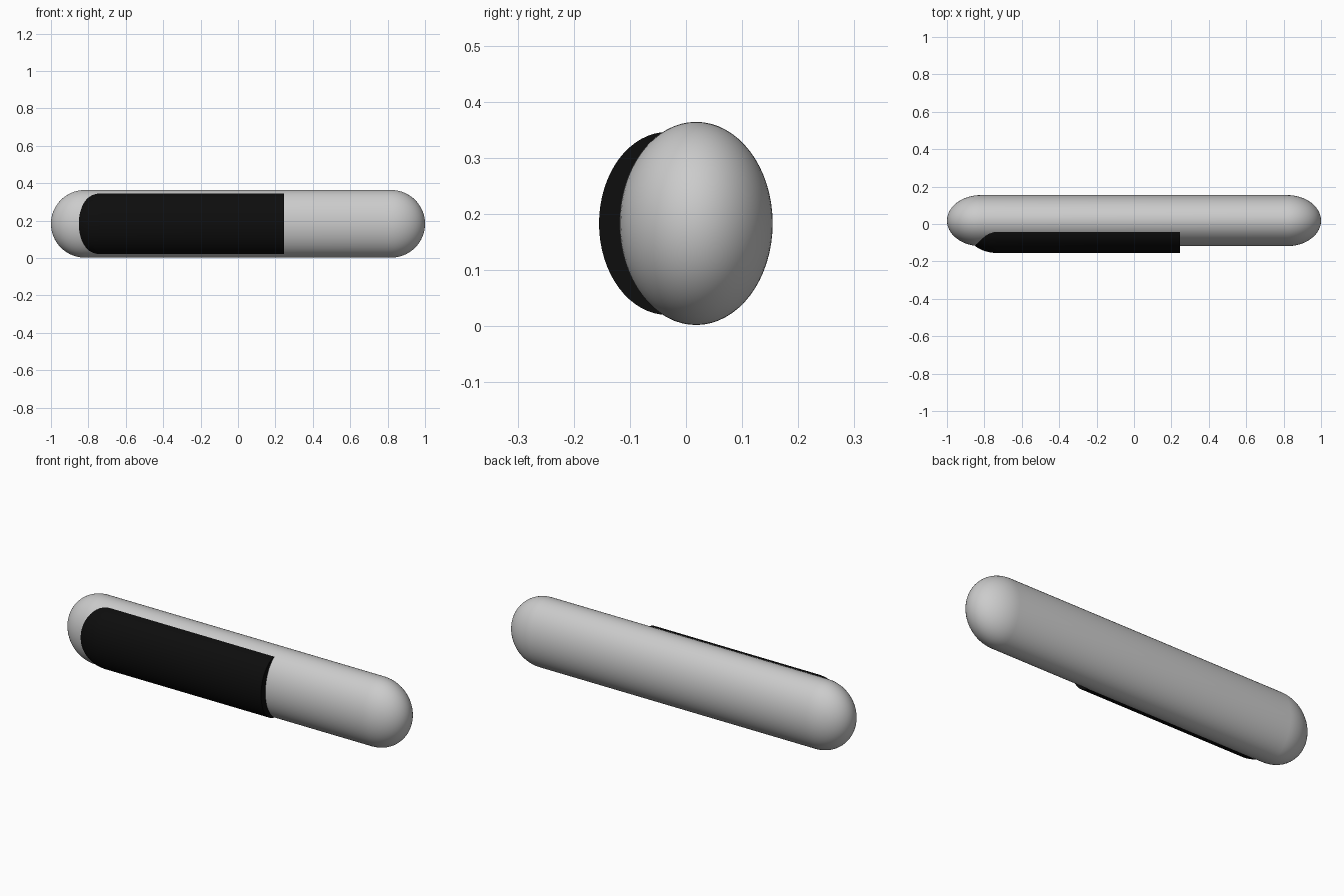
import bpy, bmesh, math
from mathutils import Vector

if "Cube" in bpy.data.objects:
    bpy.data.objects.remove(bpy.data.objects["Cube"])

SIDES, RINGS = 64, 16


def rounded_end(x, length, direction):
    """Quarter-arc profile from the tip (radius 0) to full radius 1 at x."""
    return [(x + direction * length * math.cos(i * math.pi / 2 / RINGS),
             math.sin(i * math.pi / 2 / RINGS)) for i in range(RINGS + 1)]


def oval_lathe(name, profile, y, z, ry, rz):
    """Spin an (x, radius) profile about x, then squash it to an oval."""
    bm = bmesh.new()
    verts = [bm.verts.new((px, 0, r)) for px, r in profile]
    edges = [bm.edges.new(pair) for pair in zip(verts, verts[1:])]
    bmesh.ops.spin(bm, geom=verts + edges, cent=(0, 0, 0), axis=(1, 0, 0),
                   angle=math.tau, steps=SIDES)
    bmesh.ops.remove_doubles(bm, verts=bm.verts, dist=1e-4)
    for v in bm.verts:
        v.co = Vector((v.co.x, y + v.co.y * ry, z + v.co.z * rz))
    bmesh.ops.recalc_face_normals(bm, faces=bm.faces)
    mesh = bpy.data.meshes.new(name)
    bm.to_mesh(mesh)
    bm.free()
    obj = bpy.data.objects.new(name, mesh)
    bpy.context.collection.objects.link(obj)
    bpy.ops.object.select_all(action='DESELECT')
    obj.select_set(True)
    bpy.context.view_layer.objects.active = obj
    bpy.ops.object.shade_smooth_by_angle(angle=math.radians(35))
    return obj


# Main body: long oval capsule
oval_lathe("body",
           rounded_end(-0.818, 0.182, -1) + rounded_end(0.818, 0.182, 1)[::-1],
           0.018, 0.183, 0.1365, 0.181)

# Front panel: smaller capsule sunk into the body, cut flat on the right
panel = oval_lathe("front_panel",
                   rounded_end(-0.732, 0.163, -1) + [(0.245, 1), (0.245, 0)],
                   -0.033, 0.183, 0.122, 0.163)

# Black panel colour
black = bpy.data.materials.new("black")
black.diffuse_color = (0.004, 0.004, 0.004, 1)
black.use_nodes = True
black.node_tree.nodes["Principled BSDF"].inputs["Base Color"].default_value = black.diffuse_color
panel.data.materials.append(black)
